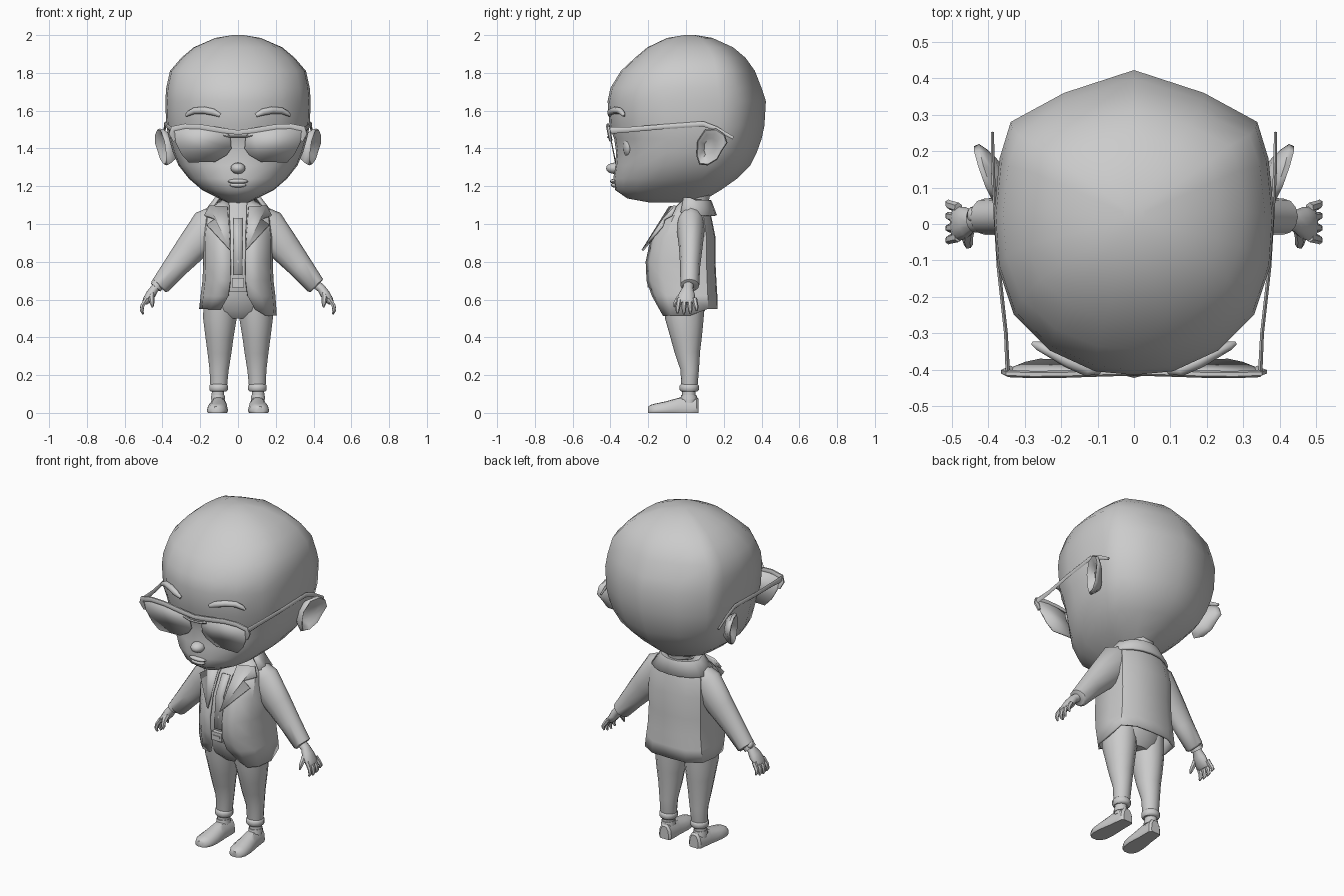
import bpy, bmesh, math
from mathutils import Vector

mat = bpy.data.materials.new("plain grey")
mat.diffuse_color = (0.6, 0.6, 0.6, 1)


def finish(name, bm, angle=40, thick=0):
    """Turn a bmesh into a smooth-shaded object."""
    bmesh.ops.recalc_face_normals(bm, faces=bm.faces[:])
    me = bpy.data.meshes.new(name)
    bm.to_mesh(me)
    bm.free()
    me.materials.append(mat)
    for p in me.polygons:
        p.use_smooth = True
    me.set_sharp_from_angle(angle=math.radians(angle))
    ob = bpy.data.objects.new(name, me)
    bpy.context.collection.objects.link(ob)
    if thick:
        m = ob.modifiers.new("thickness", 'SOLIDIFY')
        m.thickness = thick
        m.offset = 0
    return ob


def loft(name, rings, closed=True, cap=True, angle=40, thick=0):
    """Skin a list of equal-length point rings."""
    bm = bmesh.new()
    vs = [[bm.verts.new(p) for p in r] for r in rings]
    n = len(vs[0])
    for a, b in zip(vs, vs[1:]):
        for i in range(n if closed else n - 1):
            j = (i + 1) % n
            bm.faces.new((a[i], a[j], b[j], b[i]))
    if cap:
        bm.faces.new(vs[0])
        bm.faces.new(vs[-1])
    return finish(name, bm, angle, thick)


def tube(name, path, radii, ref=(0, 1, 0), n=10, angle=50):
    """Sweep an ellipse; radii are (along ref, across ref)."""
    path = [Vector(p) for p in path]
    rings = []
    for i, p in enumerate(path):
        t = (path[min(i + 1, len(path) - 1)] - path[max(i - 1, 0)]).normalized()
        u = Vector(ref)
        u = (u - t * u.dot(t)).normalized()
        v = t.cross(u)
        a, b = radii[i]
        rings.append([p + u * a * math.cos(k * math.tau / n) + v * b * math.sin(k * math.tau / n)
                      for k in range(n)])
    return loft(name, rings, angle=angle)


def ball(name, loc, size, seg=14):
    bm = bmesh.new()
    bmesh.ops.create_uvsphere(bm, u_segments=seg, v_segments=8, radius=1)
    for v in bm.verts:
        v.co = Vector(loc) + Vector(a * b for a, b in zip(v.co, size))
    return finish(name, bm, 60)


def plate(name, pts, thick):
    bm = bmesh.new()
    bm.faces.new([bm.verts.new(p) for p in pts])
    return finish(name, bm, 30, thick)


def box(name, loc, size):
    bm = bmesh.new()
    bmesh.ops.create_cube(bm, size=1)
    for v in bm.verts:
        v.co = Vector(loc) + Vector(a * b for a, b in zip(v.co, size))
    return finish(name, bm)


def section(half, z, w, yf, yb):
    """Mirror a normalised half outline into a full ring."""
    c, h = (yf + yb) / 2, (yb - yf) / 2
    r = [(x * w, c + y * h, z) for x, y in half]
    return r + [(-x, y, zz) for x, y, zz in r[-2:0:-1]]


# head
skull = [(0, -1), (.28, -.975), (.6, -.84), (.86, -.6), (.975, -.28), (1, .05),
         (.96, .42), (.88, .66), (.5, .85), (0, 1)]
head = [(1.115, .06, -.2, .06), (1.135, .10, -.31, .11), (1.18, .19, -.375, .185),
        (1.24, .26, -.385, .27), (1.31, .315, -.375, .34), (1.38, .345, -.37, .375),
        (1.45, .365, -.38, .40), (1.52, .38, -.405, .415), (1.65, .385, -.415, .423),
        (1.72, .38, -.40, .40), (1.81, .36, -.345, .365), (1.88, .30, -.27, .315),
        (1.935, .235, -.205, .25), (1.985, .12, -.10, .14), (2.0, .03, -.01, .05)]
loft("head", [section(skull, *r) for r in head], angle=60)
ball("nose", (0, -.378, 1.295), (.04, .045, .03))
ball("upper_lip", (0, -.38, 1.226), (.055, .022, .013))
ball("lower_lip", (0, -.378, 1.206), (.045, .02, .013))

# neck, shirt and belt
tube("neck", [(0, .04, 1.02), (0, .045, 1.1), (0, .05, 1.19)],
     [(.08, .08), (.07, .07), (.085, .085)], n=14)
oval = [(math.sin(a), -math.cos(a)) for a in [i * math.pi / 8 for i in range(9)]]
shirt = [(.64, .17, -.165, .13), (.7, .165, -.18, .13), (.8, .16, -.188, .13), (.93, .165, -.165, .13),
         (1.03, .15, -.105, .12), (1.09, .11, -.04, .1), (1.12, .08, -.02, .1)]
loft("shirt", [section(oval, *r) for r in shirt])
box("belt_buckle", (0, -.188, .69), (.065, .03, .05))
box("buckle_bar", (0, -.204, .69), (.045, .006, .012))
plate("shirt_placket", [(x, y, z) for x, y, z in ((-.025, -.19, .73), (.025, -.19, .73),
      (.025, -.17, .93), (.025, -.11, 1.03), (-.025, -.11, 1.03), (-.025, -.17, .93))], .008)
loft("trouser_seat", [section(oval, *r) for r in
     [(.5, .10, -.08, .07), (.54, .17, -.12, .10), (.62, .178, -.15, .13), (.68, .165, -.16, .13)]])

# jacket shell, open at the front, with rounded hem
jacket = [(1.125, .075, -.01, .10, .05), (1.09, .135, -.05, .115, .045), (1.03, .17, -.115, .13, .045),
          (.93, .18, -.18, .15, .04), (.8, .178, -.208, .15, .04), (.7, .182, -.203, .155, .04),
          (.62, .192, -.175, .16, .05), (.55, .2, -.13, .162, .09)]
rings = []
for k, (z, w, yf, yb, e) in enumerate(jacket):
    half = [(e, yf), (e + (w - e) * .5, yf * .9), (w * .93, yf * .58), (w, .02),
            (w * .93, yb * .7), (w * .55, yb * .97), (0, yb)]
    full = half + [(-x, y) for x, y in half[-2::-1]]
    dip = .035 if k == len(jacket) - 1 else 0
    rings.append([(x, y, z - (dip if x > .1 and y < .1 else 0)) for x, y in full])
loft("jacket", rings, closed=False, cap=False, thick=.012)

# turned-down collar around the back of the neck
arc = [math.radians(a) for a in range(-30, 211, 20)]
loft("collar", [[(rx * math.cos(a), .035 + ry * math.sin(a), z + .015 * (math.sin(a) < 0)) for a in arc]
     for rx, ry, z in ((.085, .075, 1.12), (.12, .095, 1.12), (.178, .122, 1.045))],
     closed=False, cap=False, thick=.014)


def lapel_y(x, z):
    return -.23 + (z - .86) * (.55 if z < 1.04 else .62) + .3 * max(abs(x) - .05, 0)


# everything that comes in pairs
for side, s in (("right", 1), ("left", -1)):
    def M(pts):
        return [(s * x, y, z) for x, y, z in pts]

    plate(side + "_lapel", [(s * x, lapel_y(x, z), z) for x, z in
          ((.04, .86), (.165, .995), (.12, 1.025), (.178, 1.045), (.15, 1.095), (.055, 1.09))], .012)

    # sleeve, wrist and hand
    tube(side + "_sleeve", M([(.10, .025, 1.02), (.15, .025, .985), (.25, .025, .87), (.33, .022, .775),
         (.41, .02, .675), (.415, .02, .67)]),
         [(.07, .085), (.075, .105), (.062, .083), (.053, .066), (.05, .052), (.04, .043)], n=12)
    tube(side + "_wrist", M([(.40, .015, .69), (.44, .01, .66), (.46, .005, .63), (.485, 0, .595), (.495, 0, .58)]),
         [(.028, .026), (.028, .024), (.042, .027), (.048, .022), (.04, .014)])
    for i in range(4):
        y = -.036 + i * .027
        d = (.005, 0, .004, .018)[i]
        tube(f"{side}_finger_{i + 1}", M([(.483, y, .605), (.505, y * 1.15, .57), (.51, y * 1.25, .54 + d),
             (.502, y * 1.25, .522 + d)]), [(.014, .013), (.013, .012), (.011, .01), (.005, .005)], n=6)
    tube(side + "_thumb", M([(.455, -.015, .635), (.458, -.042, .605), (.455, -.058, .58), (.452, -.062, .56)]),
         [(.017, .015), (.015, .014), (.012, .011), (.005, .005)], ref=(1, 0, 0), n=6)

    # trouser leg, cuff, ankle
    tube(side + "_trouser_leg", M([(.094, -.01, .62), (.096, -.008, .5), (.098, .002, .4), (.098, .008, .32),
         (.1, .02, .23), (.102, .018, .15), (.102, .018, .13)]),
         [(.11, .09), (.102, .091), (.083, .076), (.067, .065), (.049, .052), (.044, .046), (.04, .042)],
         n=14)
    tube(side + "_trouser_cuff", M([(.103, .017, .152), (.103, .017, .145), (.103, .017, .122), (.103, .017, .112)]),
         [(.043, .043), (.051, .05), (.051, .05), (.042, .042)], n=14)
    tube(side + "_ankle", M([(.105, .015, .13), (.108, .015, .05)]), [(.036, .034), (.036, .036)])

    # shoe, swept from heel to toe
    shoe = [(.066, .028, .075), (.055, .04, .085), (.02, .043, .08), (-.03, .046, .082), (-.06, .05, .074),
            (-.11, .055, .06), (-.16, .052, .05), (-.188, .038, .042), (-.2, .018, .034)]
    prof = [(-.92, 0), (-1, .12), (-1, .3), (-.9, .65), (-.5, .96), (0, 1),
            (.5, .96), (.9, .65), (1, .3), (1, .12), (.92, 0)]
    loft(side + "_shoe", [[(s * (.108 + .012 * (-y * 5)) + w * a - s * .006, y, h * b) for a, b in prof]
         for y, w, h in shoe])
    tube(side + "_shoe_rim", M([(.106, .015, .07), (.106, .015, .094)]), [(.046, .04), (.041, .037)])

    # ear: base, flared rim and hollow
    ear = [(.10, 1.50), (.16, 1.505), (.205, 1.475), (.22, 1.43), (.19, 1.385), (.165, 1.34),
           (.115, 1.31), (.07, 1.315), (.055, 1.36), (.06, 1.44)]
    er = []
    for k, out in ((.6, -.045), (.85, -.02), (1, .0), (.93, .014), (.7, .004), (.45, -.016)):
        er.append([(s * (.395 + out + (y - .13) * .32 + (z - 1.41) * .1), .13 + (y - .13) * k,
                    1.41 + (z - 1.41) * k) for y, z in ear])
    loft(side + "_ear", er, angle=60)

    # eye and brow
    ball(side + "_eye", (s * .165, -.305, 1.41), (.065, .03, .06))
    tube(side + "_brow", M([(.095, -.405, 1.575), (.13, -.402, 1.592), (.18, -.378, 1.602),
         (.23, -.35, 1.6), (.262, -.335, 1.585), (.278, -.328, 1.572)]),
         [(.008, .01), (.016, .018), (.018, .019), (.016, .017), (.013, .013), (.006, .006)], n=8)

    # glasses: lens, top bar, temple arm
    lens = [(.04, 1.46), (.035, 1.40), (.06, 1.365), (.12, 1.33), (.26, 1.326), (.30, 1.37), (.335, 1.44),
            (.345, 1.50), (.2, 1.515), (.07, 1.50)]
    plate(side + "_lens", [(s * x, -.408 + .2 * (1.5 - z), z) for x, z in lens], .006)
    tube(side + "_lens_rim", [(s * x, -.41 + .2 * (1.5 - z), z) for x, z in
         ((.338, 1.44), (.35, 1.48), (.345, 1.505), (.28, 1.518), (.2, 1.515), (.08, 1.495), (0, 1.485))],
         [(.009, .008), (.010, .018), (.010, .016), (.010, .015), (.010, .015), (.010, .015), (.010, .014)], n=6)
    tube(side + "_bridge", M([(.075, -.405, 1.47), (.035, -.408, 1.46), (0, -.41, 1.46)]),
         [(.008, .006)] * 3, n=6)
    tube(side + "_glasses_arm", M([(.347, -.405, 1.495), (.352, -.3, 1.50), (.372, -.12, 1.515), (.385, .09, 1.53),
         (.388, .16, 1.505), (.389, .25, 1.455)]),
         [(.018, .007), (.014, .006), (.013, .006), (.014, .006), (.012, .006), (.008, .005)],
         ref=(0, 0, 1), n=6)

# wrist band and watch face on one arm
tube("wrist_band", [(-.416, .015, .688), (-.436, .013, .664)], [(.037, .034), (.037, .034)], n=14)
ball("watch_face", (-.445, .025, .69), (.014, .022, .02), 10)
